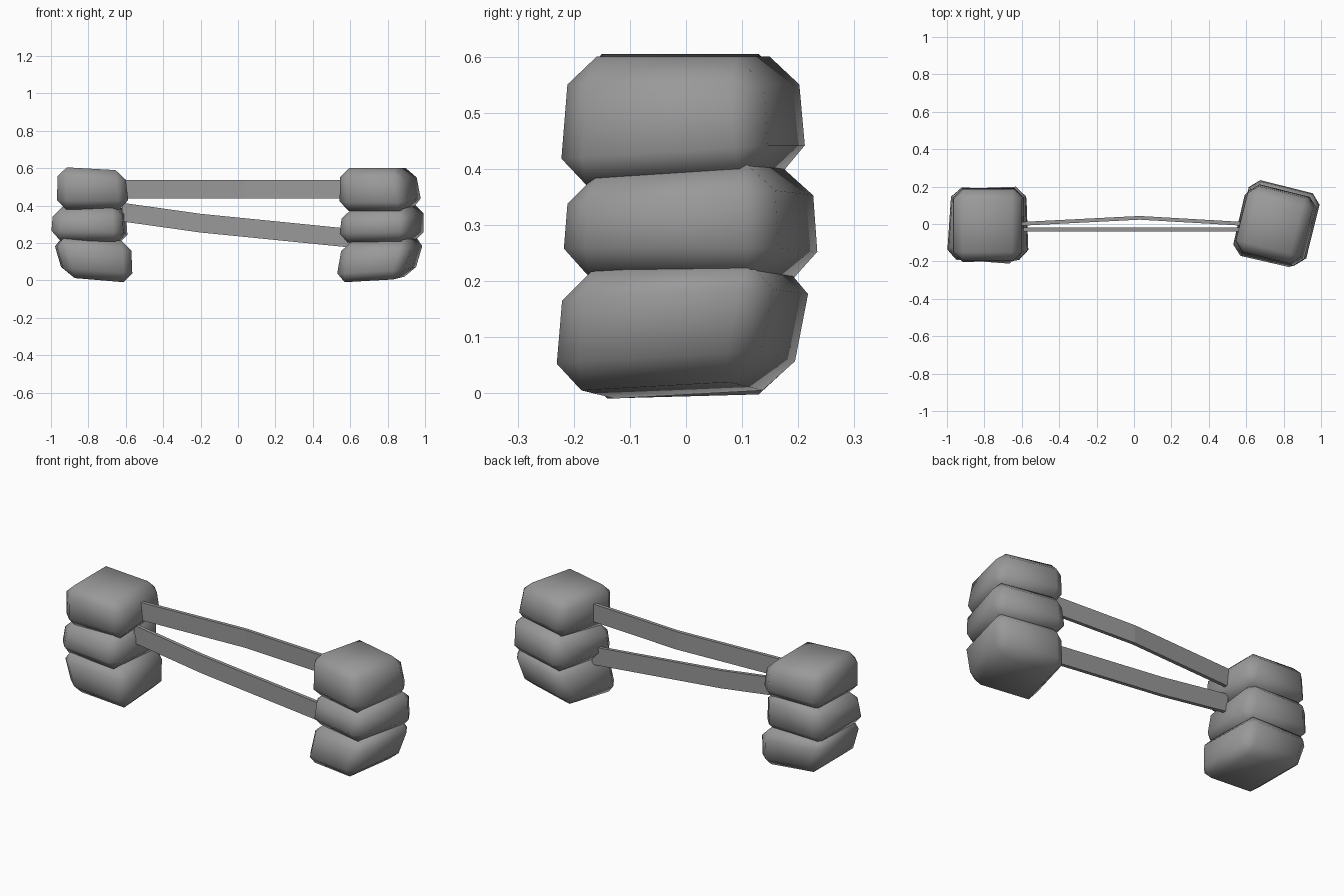
import bpy
import bmesh
from math import radians, cos, sin

if "Cube" in bpy.data.objects:
    bpy.data.objects.remove(bpy.data.objects["Cube"])

grey = bpy.data.materials.new("stone grey")
grey.use_nodes = True
grey.diffuse_color = (0.32, 0.32, 0.32, 1)
grey.node_tree.nodes["Principled BSDF"].inputs["Base Color"].default_value = grey.diffuse_color


def add_object(name, bm):
    bmesh.ops.recalc_face_normals(bm, faces=bm.faces)
    mesh = bpy.data.meshes.new(name)
    bm.to_mesh(mesh)
    bm.free()
    mesh.materials.append(grey)
    obj = bpy.data.objects.new(name, mesh)
    bpy.context.collection.objects.link(obj)
    return obj


def stone(name, centre, turn, low, high, size_low, size_high, lean, tilt_low, tilt_high):
    """Tapered, leaning block with tilted ends and chamfered edges."""
    bm = bmesh.new()
    bmesh.ops.create_cube(bm, size=2)
    c, s = cos(radians(turn)), sin(radians(turn))
    for v in bm.verts:
        top = v.co.z > 0
        size, tilt = (size_high, tilt_high) if top else (size_low, tilt_low)
        side = 0.5 if top else -0.5
        x, y = v.co.x * size[0] / 2, v.co.y * size[1] / 2
        z = (high if top else low) + tilt[0] * v.co.x + tilt[1] * v.co.y
        v.co = (centre[0] + x * c - y * s + lean[0] * side,
                centre[1] + x * s + y * c + lean[1] * side, z)
    bmesh.ops.bevel(bm, geom=bm.edges[:], offset=0.05, segments=1,
                    affect='EDGES', profile=0.5, clamp_overlap=True)
    for f in bm.faces:
        f.smooth = True
    return add_object(name, bm)


# Right stack
stone("right_bottom_stone", (-0.765, -0.005), 2, 0.005, 0.22, (0.36, 0.37), (0.41, 0.40),
      (-0.035, 0.01), (-0.015, 0.005), (-0.01, 0.0))
stone("right_middle_stone", (-0.795, -0.005), -4, 0.205, 0.405, (0.395, 0.39), (0.365, 0.37),
      (0.0, 0.02), (-0.005, -0.008), (0.005, 0.01))
stone("right_top_stone", (-0.78, -0.005), 0, 0.385, 0.597, (0.385, 0.39), (0.36, 0.38),
      (-0.01, -0.01), (0.0, 0.008), (-0.01, 0.0))

# Left stack
stone("left_bottom_stone", (0.755, -0.01), -13, 0.005, 0.22, (0.365, 0.37), (0.385, 0.39),
      (0.05, 0.03), (0.01, 0.01), (0.006, 0.01))
stone("left_middle_stone", (0.77, 0.008), -14, 0.205, 0.395, (0.395, 0.40), (0.375, 0.375),
      (0.01, 0.0), (0.004, 0.0), (0.006, 0.012))
stone("left_top_stone", (0.755, -0.005), -14, 0.38, 0.60, (0.385, 0.385), (0.35, 0.355),
      (-0.02, 0.0), (0.0, 0.012), (0.0, 0.0))


def rail(name, path, height=0.10, thickness=0.02):
    """Flat board swept along centre points, with one bend."""
    bm = bmesh.new()
    rings = [[bm.verts.new((x, y + dy * thickness / 2, z + dz * height / 2))
              for dy, dz in ((-1, -1), (1, -1), (1, 1), (-1, 1))] for x, y, z in path]
    for a, b in zip(rings, rings[1:]):
        for i in range(4):
            j = (i + 1) % 4
            bm.faces.new((a[i], a[j], b[j], b[i]))
    bm.faces.new(rings[0])
    bm.faces.new(rings[-1])
    add_object(name, bm)


# Rails between the stacks
rail("upper_rail", [(-0.62, 0.0, 0.487), (0.03, 0.033, 0.487), (0.6, 0.0, 0.487)])
rail("lower_rail", [(-0.62, -0.03, 0.365), (-0.2, -0.03, 0.306), (0.6, -0.03, 0.226)])
